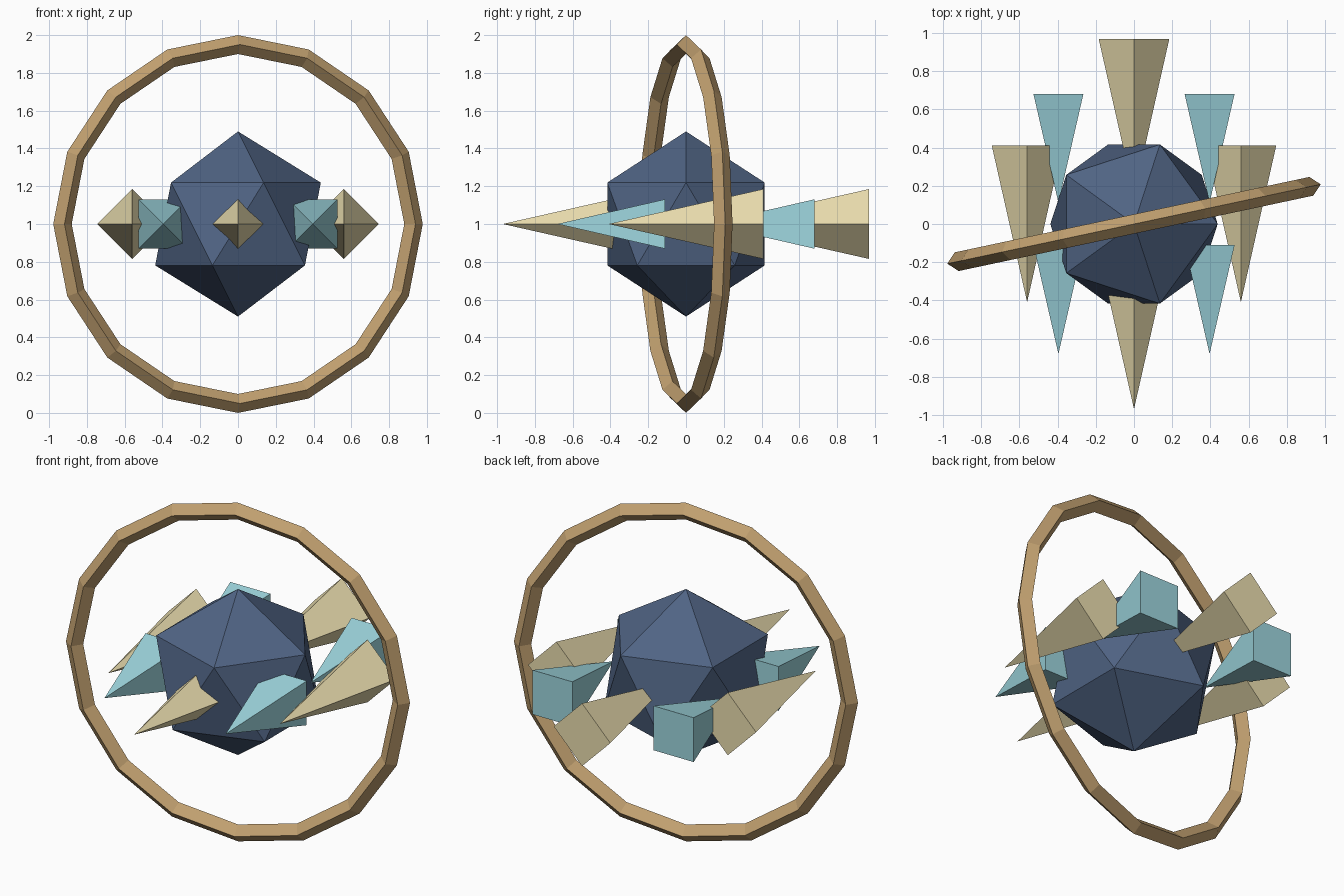
import bpy
from math import pi, sin, cos, radians

if "Cube" in bpy.data.objects:
    bpy.data.objects.remove(bpy.data.objects["Cube"])


def material(name, rgb):
    m = bpy.data.materials.new(name)
    m.diffuse_color = (*rgb, 1)
    m.use_nodes = True
    m.node_tree.nodes["Principled BSDF"].inputs["Base Color"].default_value = m.diffuse_color
    return m


def finish(name, mat):
    ob = bpy.context.object
    ob.name = name
    ob.data.materials.append(mat)
    return ob


blue = material("core_blue", (0.08, 0.127, 0.23))
brass = material("ring_brass", (0.53, 0.35, 0.16))
cream = material("spike_cream", (0.83, 0.73, 0.43))
teal = material("spike_teal", (0.34, 0.67, 0.73))

# faceted core
bpy.ops.mesh.primitive_ico_sphere_add(subdivisions=1, radius=0.49, location=(0, 0, 1))
finish("core", blue)

# upright ring with diamond section, turned a little about z
bpy.ops.mesh.primitive_torus_add(major_segments=16, minor_segments=4,
                                 major_radius=0.95, minor_radius=0.05,
                                 location=(0, 0, 1), rotation=(pi / 2, 0, radians(12)))
finish("ring", brass)

# eight four-sided spikes around the core, all pointing forward;
# long diamond ones alternate with short square ones
for i in range(8):
    a = i * pi / 4
    short = i % 2
    bpy.ops.mesh.primitive_cone_add(vertices=4, radius1=0.185, radius2=0,
                                    depth=0.57 if short else 0.82,
                                    location=(0.56 * cos(a), 0.56 * sin(a), 1),
                                    rotation=(pi / 2, pi / 4 if short else 0, 0))
    finish(f"{'short' if short else 'long'}_spike_{i // 2 + 1}", teal if short else cream)
